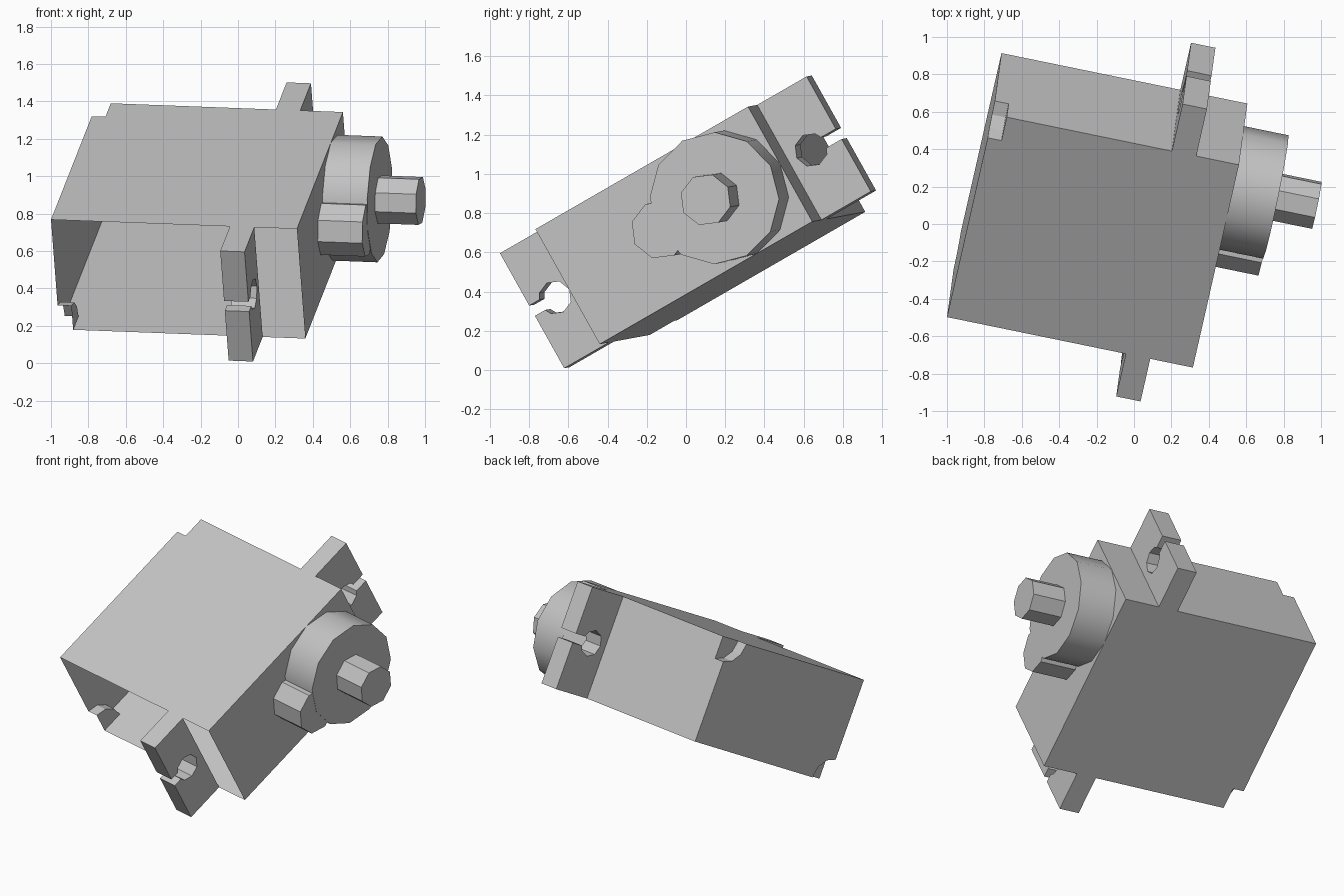
import bpy, bmesh
from math import sin, cos, pi, radians
from mathutils import Matrix, Vector

if "Cube" in bpy.data.objects:
    bpy.data.objects.remove(bpy.data.objects["Cube"])

# Tilted frame: local x = shaft axis, y = case length, z = case width
length_axis = Vector((0.193, 0.85, 0.49)).normalized()
shaft_axis = Vector((0.979, -0.201, -0.037))
shaft_axis = (shaft_axis - length_axis * shaft_axis.dot(length_axis)).normalized()
width_axis = shaft_axis.cross(length_axis)
FRAME = Matrix((shaft_axis, length_axis, width_axis)).transposed().to_4x4()
FRAME.translation = (0.36, -0.44, 0.132)

DEPTH, LENGTH, WIDTH = 1.343, 1.275, 0.673
MID = WIDTH / 2

grey = bpy.data.materials.new("plain_grey")
grey.use_nodes = True
grey.diffuse_color = (0.55, 0.55, 0.55, 1)
grey.node_tree.nodes["Principled BSDF"].inputs["Base Color"].default_value = grey.diffuse_color


def prism(name, outline, start, end):
    """Extrude a (length, width) outline along the shaft axis."""
    bm = bmesh.new()
    face = bm.faces.new([bm.verts.new((start, l, w)) for l, w in outline])
    ext = bmesh.ops.extrude_face_region(bm, geom=[face])
    moved = [v for v in ext["geom"] if isinstance(v, bmesh.types.BMVert)]
    bmesh.ops.translate(bm, verts=moved, vec=(end - start, 0, 0))
    bmesh.ops.recalc_face_normals(bm, faces=bm.faces)
    mesh = bpy.data.meshes.new(name)
    bm.to_mesh(mesh)
    bm.free()
    mesh.materials.append(grey)
    obj = bpy.data.objects.new(name, mesh)
    obj.matrix_world = FRAME
    bpy.context.collection.objects.link(obj)
    return obj


def ring(l, w, radius, sides):
    return [(l + radius * cos(2 * pi * i / sides), w + radius * sin(2 * pi * i / sides))
            for i in range(sides)]


# Case with a rounded notch in two opposite rear corners
case = prism("case", [(0, 0), (LENGTH, 0), (LENGTH, WIDTH), (0, WIDTH)], -DEPTH, 0)
for l, w in ((0, 0), (LENGTH, WIDTH)):
    cutter = prism("notch_cutter", ring(l, w, 0.147, 12), -DEPTH - 0.1, -DEPTH + 0.075)
    cutter.hide_render = True
    cut = case.modifiers.new("notch", 'BOOLEAN')
    cut.object = cutter
    cut.operation = 'DIFFERENCE'
    cut.solver = 'EXACT'
    bpy.context.view_layer.objects.active = case
    bpy.ops.object.modifier_apply(modifier=cut.name)
    bpy.data.objects.remove(cutter)

# Mounting ears, each with a screw hole open to the outer edge
def ear(name, root, side, reach):
    hole, radius, slot = 0.13, 0.085, 0.03
    points = [(0, 0), (reach, 0), (reach, MID - slot), (hole + radius * 0.9, MID - slot)]
    points += [(hole + radius * cos(radians(a)), MID + radius * sin(radians(a)))
               for a in range(315, 0, -45)]
    points += [(hole + radius * 0.9, MID + slot), (reach, MID + slot),
               (reach, WIDTH), (0, WIDTH)]
    return prism(name, [(root + side * l, w) for l, w in points], -0.366, -0.233)


ear("front_ear", 0, -1, 0.268)
ear("rear_ear", LENGTH, 1, 0.296)

# Gear housing, its side lobe and the output shaft
SHAFT = LENGTH - MID
housing = prism("gear_housing", ring(SHAFT, MID, MID, 12), 0, 0.245)
prism("housing_lobe", ring(0.61, MID, 0.15, 8), 0, 0.243)
prism("output_shaft", ring(SHAFT, MID, 0.133, 8), 0.245, 0.468)

bpy.ops.object.select_all(action='DESELECT')
housing.select_set(True)
bpy.context.view_layer.objects.active = housing
bpy.ops.object.shade_smooth_by_angle(angle=radians(35))
